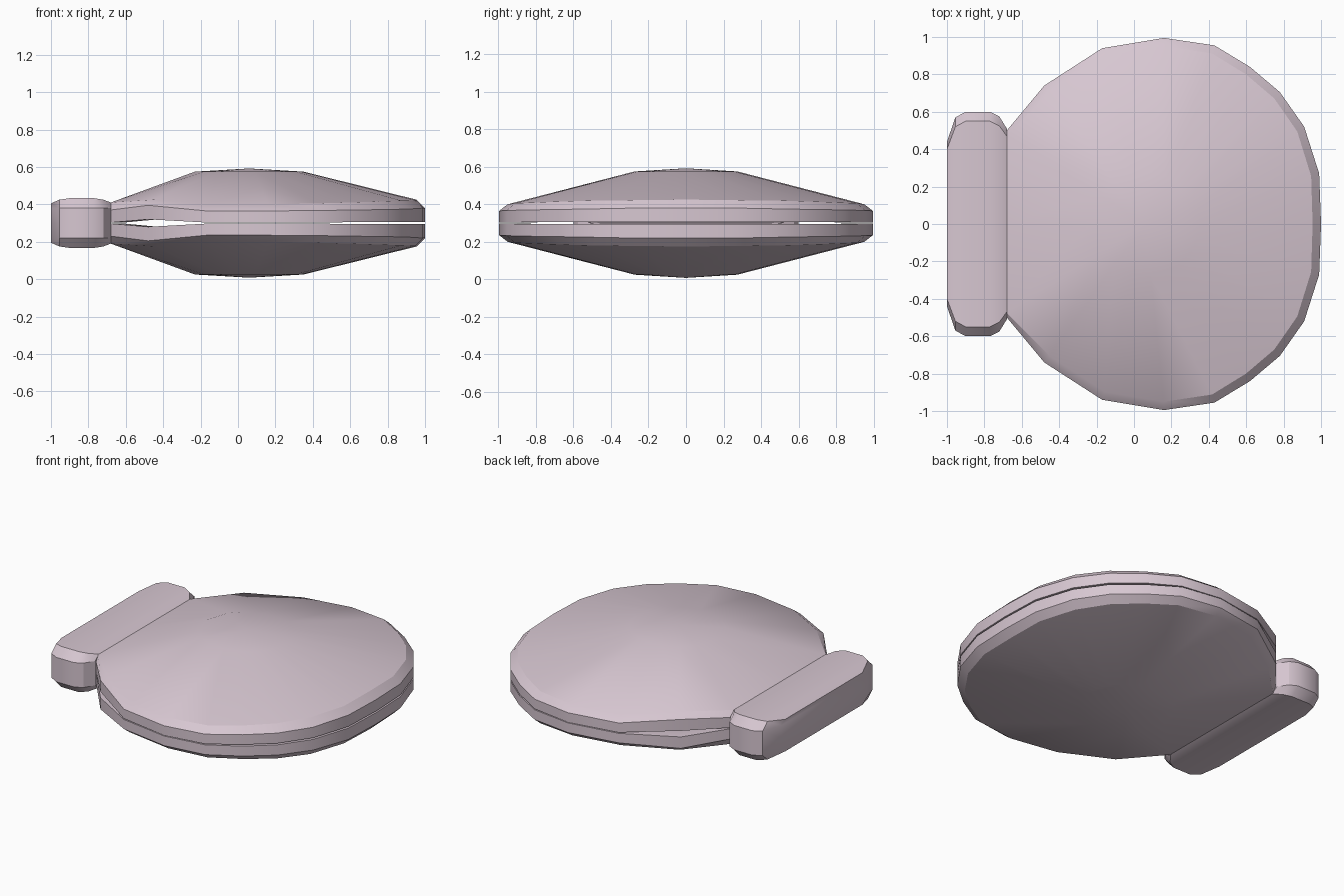
import bpy, bmesh, math

if "Cube" in bpy.data.objects:
    bpy.data.objects.remove(bpy.data.objects["Cube"])

mat = bpy.data.materials.new("shell_pink")
mat.diffuse_color = (0.68, 0.57, 0.64, 1)
mat.use_nodes = True
mat.node_tree.nodes["Principled BSDF"].inputs["Base Color"].default_value = mat.diffuse_color


def finish(name, bm, weld, angle):
    # Build the upper half, mirrored across the seam at z = 0.3
    bmesh.ops.recalc_face_normals(bm, faces=bm.faces)
    me = bpy.data.meshes.new(name)
    bm.to_mesh(me)
    bm.free()
    ob = bpy.data.objects.new(name, me)
    bpy.context.collection.objects.link(ob)
    ob.location.z = 0.3
    me.materials.append(mat)
    for o in bpy.context.selected_objects:
        o.select_set(False)
    ob.select_set(True)
    bpy.context.view_layer.objects.active = ob
    bpy.ops.object.shade_smooth_by_angle(angle=math.radians(angle))
    mod = ob.modifiers.new("mirror", 'MIRROR')
    mod.use_axis = (False, False, True)
    mod.use_mirror_merge = weld
    return ob


def bridge(bm, a, b):
    n = len(a)
    for i in range(n):
        j = (i + 1) % n
        bm.faces.new((a[i], a[j], b[j], b[i]))


def ring(bm, pts):
    return [bm.verts.new(p) for p in pts]


# Valves: half outline from hinge to lip: x, y, seam gap, wall top, bevel top
half = [(-0.68, 0.0, .003, .07, .11), (-0.68, 0.50, .003, .07, .11),
        (-0.48, 0.74, .02, .095, .125), (-0.17, 0.94, .003, .065, .10),
        (0.16, 0.995, .002, .065, .10), (0.43, 0.955, .003, .067, .105),
        (0.62, 0.84, .005, .07, .11), (0.78, 0.705, .005, .072, .115),
        (0.91, 0.52, .005, .075, .12), (0.99, 0.27, .005, .08, .122),
        (1.0, 0.0, .005, .08, .125)]
outline = half + [(x, -y, g, w, b) for x, y, g, w, b in half[-2:0:-1]]
cx = 0.06


def inset(x, y, d):
    r = math.hypot(x - 0.15, y)
    k = 1 - d / r
    return (x if x < -0.6 else 0.15 + (x - 0.15) * k), y * k


bm = bmesh.new()
low = ring(bm, [(x, y, g) for x, y, g, w, b in outline])
wall = ring(bm, [(x, y, w) for x, y, g, w, b in outline])
bevel = ring(bm, [(*inset(x, y, 0.045), b) for x, y, g, w, b in outline])
crown = []
for x, y, *_ in outline:
    a = math.atan2(y, x - cx)
    crown.append((cx + 0.29 * math.cos(a), 0.275 * math.sin(a), 0.275))
crown = ring(bm, crown)
inner = ring(bm, [(0.05 + (x - 0.05) * 0.9, y * 0.9, g) for x, y, g, w, b in outline])
for a, b in ((low, wall), (wall, bevel), (bevel, crown), (low, inner)):
    bridge(bm, a, b)
# Dome tip and hollow inside
for loop, z in ((crown, 0.292), (inner, 0.2)):
    tip = bm.verts.new((cx, 0, z))
    for i in range(len(loop)):
        bm.faces.new((loop[i], loop[(i + 1) % len(loop)], tip))
finish("shell_valves", bm, False, 24)

# Hinge bar: stations along x: x, outer half length, top half length, top height
stations = [(-1.0, 0.44, 0.40, .105), (-0.955, 0.57, 0.52, .125),
            (-0.90, 0.60, 0.55, .133), (-0.77, 0.60, 0.55, .133),
            (-0.72, 0.575, 0.525, .125), (-0.68, 0.51, 0.47, .11)]
loop = [(s, 1) for s in stations] + [(s, -1) for s in reversed(stations)]
bm = bmesh.new()
seam = ring(bm, [(s[0], k * s[1], 0) for s, k in loop])
side = ring(bm, [(s[0], k * s[1], 0.08) for s, k in loop])
top = ring(bm, [(s[0], k * s[2], s[3]) for s, k in loop])
bridge(bm, seam, side)
bridge(bm, side, top)
for i in range(len(stations) - 1):
    bm.faces.new((top[i], top[i + 1], top[-2 - i], top[-1 - i]))
finish("hinge_bar", bm, True, 30)
